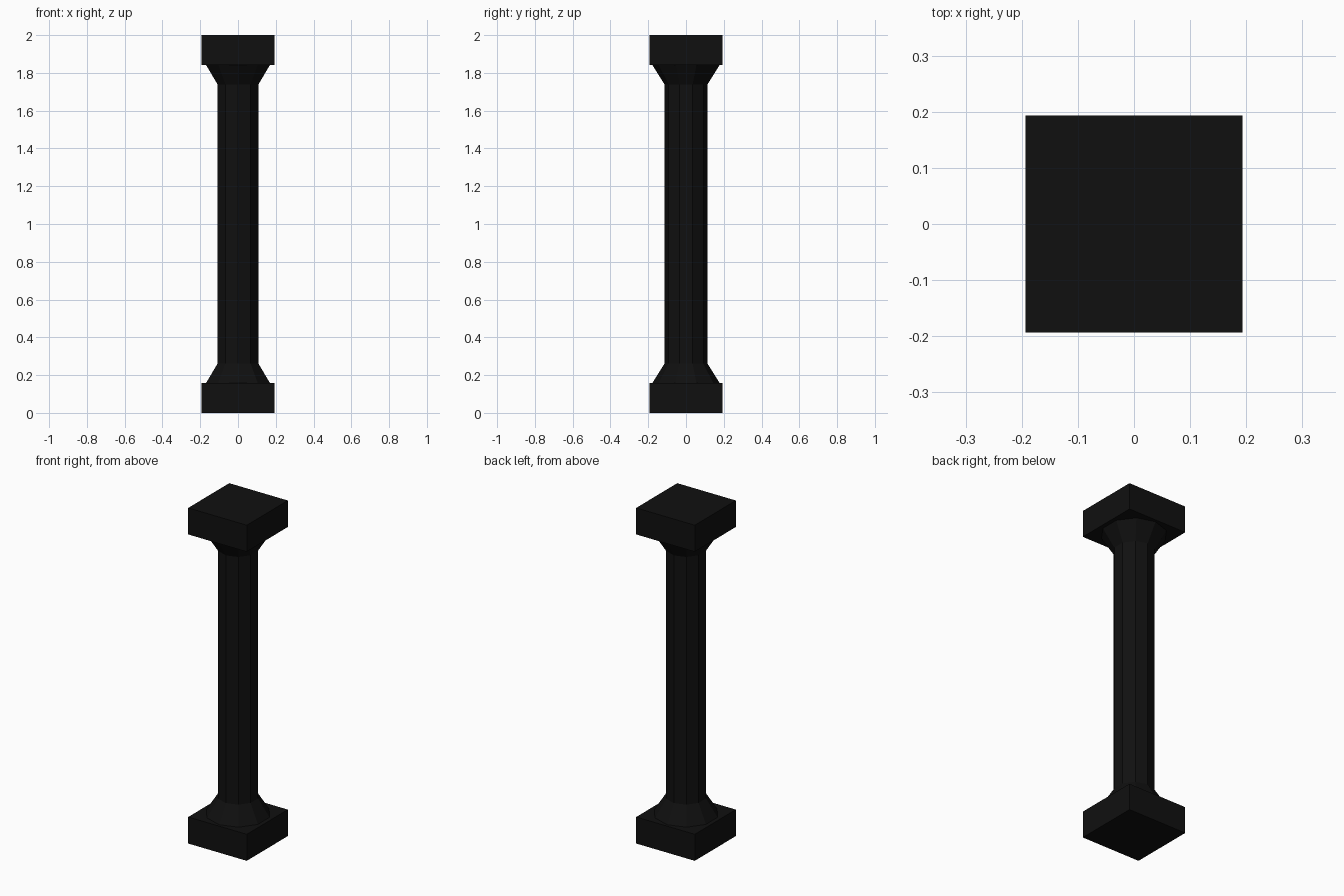
import bpy, bmesh
from math import sin, cos, pi

if "Cube" in bpy.data.objects:
    bpy.data.objects.remove(bpy.data.objects["Cube"])

HALF = 0.193      # half width of the square blocks
BLOCK = 0.158     # block height
SIDES = 10

black = bpy.data.materials.new("black")
black.diffuse_color = (0.005, 0.005, 0.005, 1)
black.use_nodes = True
black.node_tree.nodes["Principled BSDF"].inputs["Base Color"].default_value = black.diffuse_color


def finish(name, bm):
    bmesh.ops.recalc_face_normals(bm, faces=bm.faces)
    mesh = bpy.data.meshes.new(name)
    bm.to_mesh(mesh)
    bm.free()
    mesh.materials.append(black)
    ob = bpy.data.objects.new(name, mesh)
    bpy.context.collection.objects.link(ob)


def block(name, z0):
    bm = bmesh.new()
    bmesh.ops.create_cube(bm, size=1)
    bmesh.ops.scale(bm, vec=(2 * HALF, 2 * HALF, BLOCK), verts=bm.verts)
    bmesh.ops.translate(bm, vec=(0, 0, z0 + BLOCK / 2), verts=bm.verts)
    finish(name, bm)


def lathe(name, profile):
    # ten-sided turned part, with corners on the y axis
    bm = bmesh.new()
    rings = [[bm.verts.new((r * sin(2 * pi * i / SIDES), r * cos(2 * pi * i / SIDES), z))
              for i in range(SIDES)] for r, z in profile]
    for a, b in zip(rings, rings[1:]):
        for i in range(SIDES):
            j = (i + 1) % SIDES
            bm.faces.new((a[i], a[j], b[j], b[i]))
    bm.faces.new(rings[0])
    bm.faces.new(rings[-1])
    finish(name, bm)


# square base and capital
block("base_block", 0)
block("capital_block", 2 - BLOCK)

# shaft flaring out at both ends
lathe("shaft", [(0.178, BLOCK), (0.113, 0.262), (0.113, 1.738), (0.178, 2 - BLOCK)])
